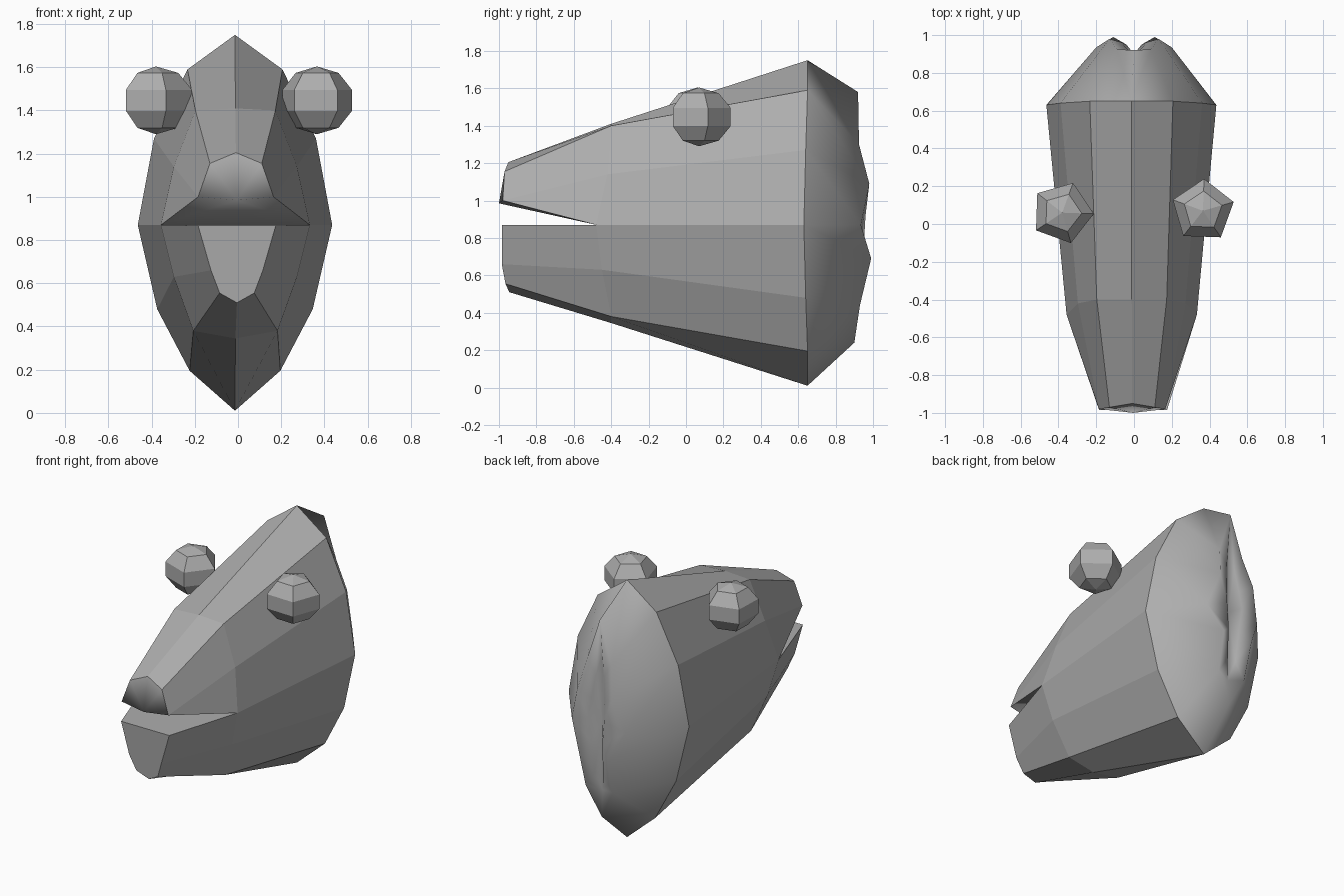
import bpy, bmesh, math
from mathutils import Matrix

cube = bpy.data.objects.get("Cube")
if cube:
    bpy.data.objects.remove(cube, do_unlink=True)

GREY = (0.42, 0.42, 0.42, 1.0)
mat = bpy.data.materials.new("plain grey")
mat.use_nodes = True
mat.diffuse_color = GREY
bsdf = next(n for n in mat.node_tree.nodes if n.type == 'BSDF_PRINCIPLED')
bsdf.inputs["Base Color"].default_value = GREY


def finish(bm, name):
    bmesh.ops.recalc_face_normals(bm, faces=bm.faces[:])
    mesh = bpy.data.meshes.new(name)
    bm.to_mesh(mesh)
    bm.free()
    mesh.materials.append(mat)
    obj = bpy.data.objects.new(name, mesh)
    bpy.context.collection.objects.link(obj)
    return obj


# Half sections (x, y, z), from the top ridge down to the keel
SNOUT = [(0, -.95, 1.205), (.12, -.97, 1.155), (.175, -.98, 1.0)]
JAW = [(.18, -.985, .868), (.12, -.985, .66), (.08, -.965, .555), (0, -.945, .51)]
CHEEK = [(0, -.4, 1.41), (.185, -.4, 1.40), (.285, -.42, 1.14), (.345, -.48, .87),
         (.285, -.45, .63), (.195, -.4, .38), (0, -.4, .345)]
SKULL = [(0, .65, 1.75), (.22, .65, 1.59), (.375, .64, 1.27), (.45, .63, .87),
         (.36, .64, .48), (.21, .65, .195), (0, .65, .01)]
NAPE = [(0, .92, 1.58), (.09, .925, 1.30), (.13, .98, 1.09), (.2, .935, .87),
        (.11, .99, .69), (.1, .93, .44), (0, .90, .24)]
# Crumpled inner ring that closes the back
FOLD = [(0, .90, 1.32), (.03, .92, 1.2), (.05, .94, 1.05), (.06, .96, .92),
        (.04, .95, .75), (.03, .93, .55), (0, .89, .42)]

bm = bmesh.new()


def section(half, shift=0.0):
    """Make the vertices of both sides; those on the middle line are shared."""
    sides = {1: [], -1: []}
    for x, y, z in half:
        a = bm.verts.new((x + shift, y, z))
        sides[1].append(a)
        sides[-1].append(a if x == 0 else bm.verts.new((shift - x, y, z)))
    return sides


snout, jaw = section(SNOUT, -.01), section(JAW, -.005)
cheek, skull = section(CHEEK, -.012), section(SKULL, -.014)
nape, fold = section(NAPE), section(FOLD)
nose_tip = bm.verts.new((-.005, -1.0, .985))
pinch = bm.verts.new((0, .90, .9))


def bridge(a, b):
    return [bm.faces.new((a[i], a[i + 1], b[i + 1], b[i])) for i in range(len(a) - 1)]


soft = []
for s in (1, -1):
    # Head shell, front to back
    bridge(snout[s], cheek[s][:3])
    bm.faces.new((snout[s][2], cheek[s][3], cheek[s][2]))
    bridge(jaw[s], cheek[s][3:])
    bridge(cheek[s], skull[s])
    soft += bridge(skull[s], nape[s])
    soft += bridge(nape[s], fold[s])
    # Pinched back
    for i in range(6):
        soft.append(bm.faces.new((fold[s][i], fold[s][i + 1], pinch)))
    # Nose front
    for i in range(2):
        soft.append(bm.faces.new((snout[s][i], snout[s][i + 1], nose_tip)))
    # Side of the palate
    soft.append(bm.faces.new((snout[s][2], cheek[s][3], nose_tip)))

# Palate, mouth floor and chin front
soft.append(bm.faces.new((nose_tip, cheek[1][3], cheek[-1][3])))
bm.faces.new((jaw[1][0], jaw[-1][0], cheek[-1][3], cheek[1][3]))
bm.faces.new(jaw[1] + jaw[-1][2::-1])
for f in soft:
    f.smooth = True
for e in bm.edges:
    if len(e.link_faces) == 2 and e.calc_face_angle(0) > math.radians(55):
        e.smooth = False
finish(bm, "head")

# Five-sided eyes
for name, x, y, turn, r in (("left_eye", .365, .07, -2, .178),
                            ("right_eye", -.38, .06, -20, .176)):
    bm = bmesh.new()
    bmesh.ops.create_uvsphere(bm, u_segments=5, v_segments=5, radius=1)
    bm.transform(Matrix.Translation((x, y, 1.447))
                 @ Matrix.Rotation(math.radians(turn), 4, 'Z')
                 @ Matrix.Diagonal((r, r, .157, 1)))
    finish(bm, name)
